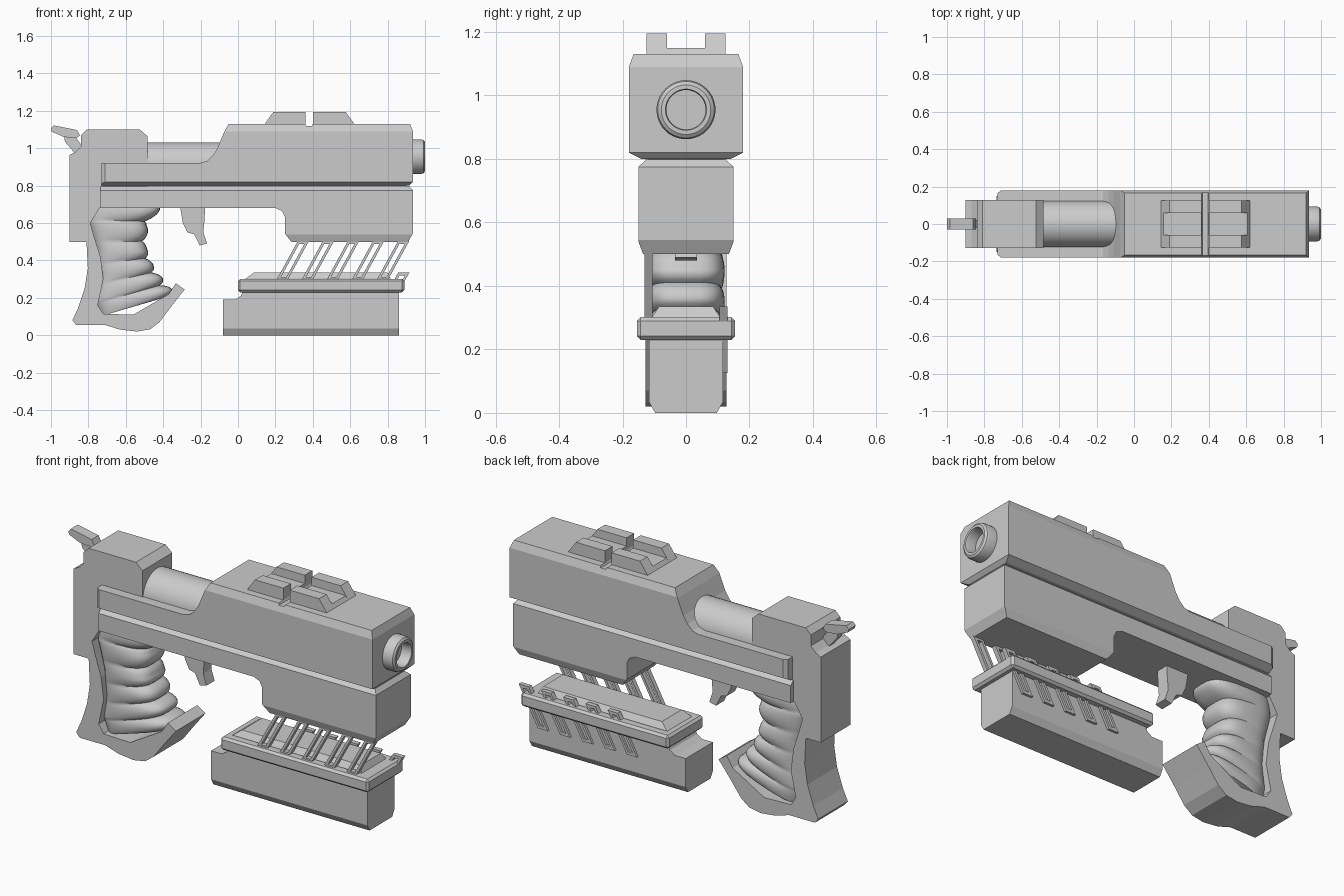
import bpy, bmesh, math
from mathutils import Vector

cube = bpy.data.objects.get("Cube")
if cube:
    bpy.data.objects.remove(cube, do_unlink=True)

grey = bpy.data.materials.new("plain grey")
grey.use_nodes = True
grey.diffuse_color = (0.6, 0.6, 0.6, 1)
grey.node_tree.nodes["Principled BSDF"].inputs["Base Color"].default_value = (0.6, 0.6, 0.6, 1)


def finish(bm, name, smooth=None):
    bmesh.ops.recalc_face_normals(bm, faces=bm.faces)
    mesh = bpy.data.meshes.new(name)
    bm.to_mesh(mesh)
    bm.free()
    mesh.materials.append(grey)
    obj = bpy.data.objects.new(name, mesh)
    bpy.context.collection.objects.link(obj)
    if smooth:
        bpy.ops.object.select_all(action='DESELECT')
        obj.select_set(True)
        bpy.context.view_layer.objects.active = obj
        bpy.ops.object.shade_smooth_by_angle(angle=math.radians(smooth))
    return obj


def extrude_y(bm, faces, depth):
    geom = bmesh.ops.extrude_face_region(bm, geom=faces)["geom"]
    moved = [g for g in geom if isinstance(g, bmesh.types.BMVert)]
    bmesh.ops.translate(bm, verts=moved, vec=(0, depth, 0))


def prism(profile, y0, y1):
    """Side profile (x, z) extruded across y."""
    bm = bmesh.new()
    face = bm.faces.new([bm.verts.new((x, y0, z)) for x, z in profile])
    extrude_y(bm, [face], y1 - y0)
    return bm


def box_profile(x0, x1, z0, z1):
    return [(x0, z0), (x1, z0), (x1, z1), (x0, z1)]


def chamfer(bm, point, normal):
    """Cut away the outside of a plane, on both the +y and -y sides."""
    for s in (1, -1):
        co = Vector((point[0], point[1] * s, point[2]))
        no = Vector((normal[0], normal[1] * s, normal[2])).normalized()
        geom = bm.verts[:] + bm.edges[:] + bm.faces[:]
        bmesh.ops.bisect_plane(bm, geom=geom, dist=1e-5, plane_co=co,
                               plane_no=no, clear_outer=True)
        rim = [e for e in bm.edges if e.is_boundary]
        if rim:
            bmesh.ops.holes_fill(bm, edges=rim, sides=0)


def lathe(name, path, z):
    """Path (x, radius) turned around a lengthwise axis."""
    bm = bmesh.new()
    verts = [bm.verts.new((x, 0, z + r)) for x, r in path]
    edges = [bm.edges.new(pair) for pair in zip(verts, verts[1:])]
    bmesh.ops.spin(bm, geom=verts + edges, cent=(0, 0, z), axis=(1, 0, 0),
                   angle=math.tau, steps=40)
    bmesh.ops.remove_doubles(bm, verts=bm.verts, dist=1e-4)
    finish(bm, name, 35)


# Slide, with a swept step down to the rear rails
slide = prism([(-0.73, 0.8), (0.915, 0.8), (0.935, 0.82), (0.935, 1.09), (0.92, 1.13),
               (0.4, 1.13), (0.395, 1.12), (0.365, 1.12), (0.36, 1.13), (-0.05, 1.13),
               (-0.075, 1.085), (-0.11, 1.0), (-0.135, 0.96), (-0.165, 0.932),
               (-0.2, 0.922), (-0.73, 0.922)], -0.18, 0.18)
chamfer(slide, (0, 0.18, 1.09), (0, 0.04, 0.015))
chamfer(slide, (0, 0.18, 0.82), (0, 0.02, -0.04))
chamfer(slide, (-0.71, 0.18, 0), (-0.015, 0.02, 0))
finish(slide, "slide")

# Lower frame with deep front housing
frame = prism([(-0.735, 0.68), (0.2, 0.68), (0.235, 0.665), (0.25, 0.635), (0.25, 0.545),
               (0.285, 0.5), (0.91, 0.5), (0.935, 0.545), (0.935, 0.775), (0.915, 0.798),
               (-0.735, 0.798)], -0.15, 0.15)
chamfer(frame, (0, 0.15, 0.775), (0, 0.023, 0.025))
chamfer(frame, (0, 0.15, 0.54), (0, 0.04, -0.015))
finish(frame, "lower_frame")
finish(prism(box_profile(-0.7, 0.9, 0.79, 0.81), -0.12, 0.12), "slide_seam")

# Rear block, back strap and flared foot in one profile
finish(prism([(-0.9, 0.5), (-0.81, 0.5), (-0.803, 0.36), (-0.82, 0.25), (-0.855, 0.145),
              (-0.885, 0.08), (-0.865, 0.055), (-0.71, 0.055), (-0.63, 0.03), (-0.54, 0.02),
              (-0.47, 0.032), (-0.42, 0.07), (-0.36, 0.15), (-0.285, 0.245), (-0.333, 0.278),
              (-0.37, 0.22), (-0.44, 0.18), (-0.56, 0.11), (-0.72, 0.115), (-0.75, 0.16),
              (-0.72, 0.3), (-0.735, 0.42), (-0.77, 0.53), (-0.79, 0.6), (-0.74, 0.68),
              (-0.485, 0.68), (-0.485, 1.065), (-0.525, 1.1), (-0.81, 1.1), (-0.84, 1.07),
              (-0.84, 1.01), (-0.87, 0.98), (-0.9, 0.965)], -0.127, 0.127),
       "rear_block_and_grip_shell")


# Soft ribbed grip, lofted between a back line and a front line
def along(points, t):
    k = min(int(t * (len(points) - 1)), len(points) - 2)
    return Vector(points[k]).lerp(Vector(points[k + 1]), t * (len(points) - 1) - k)


back = [(-0.8, 0.7), (-0.8, 0.6), (-0.76, 0.45), (-0.75, 0.31), (-0.77, 0.18), (-0.74, 0.1)]
front = [(-0.39, 0.7), (-0.48, 0.59), (-0.485, 0.46), (-0.45, 0.37), (-0.39, 0.29), (-0.33, 0.22)]
grip = bmesh.new()
rings, sides, ribs = 60, 32, 6
previous = None
for i in range(rings + 1):
    t = i / rings
    b, f = along(back, t), along(front, t)
    rib = abs(math.sin(math.pi * ribs * t)) ** 0.7 - 1
    ring = []
    for j in range(sides):
        a = math.tau * j / sides
        c, s = math.cos(a), math.sin(a)
        u = 0.5 + 0.5 * math.copysign(abs(c) ** 0.7, c)
        p = b.lerp(f, u * (1 + 0.1 * rib * u))
        y = math.copysign(abs(s) ** 0.6, s) * (0.122 + 0.022 * rib * u)
        ring.append(grip.verts.new((p.x, y, p.y)))
    if previous:
        for j in range(sides):
            k = (j + 1) % sides
            grip.faces.new((previous[j], previous[k], ring[k], ring[j]))
    else:
        grip.faces.new(ring)
    previous = ring
grip.faces.new(previous)
finish(grip, "ribbed_grip", 50)

# Trigger
finish(prism([(-0.31, 0.69), (-0.175, 0.69), (-0.18, 0.605), (-0.185, 0.55), (-0.165, 0.49),
              (-0.205, 0.48), (-0.235, 0.54), (-0.27, 0.55), (-0.295, 0.6)], -0.035, 0.035),
       "trigger")

# Hammer: wide spur on a narrow stem
finish(prism([(-1.0, 1.105), (-0.985, 1.122), (-0.86, 1.097), (-0.845, 1.068),
              (-0.865, 1.055), (-0.93, 1.06), (-0.995, 1.088)], -0.03, 0.03), "hammer_spur")
finish(prism([(-0.93, 1.065), (-0.925, 1.035), (-0.87, 0.97), (-0.82, 0.97), (-0.835, 1.015),
              (-0.862, 1.05), (-0.865, 1.07)], -0.02, 0.02), "hammer_stem")

# Barrel and hollow muzzle
lathe("barrel", [(-0.5, 0), (-0.5, 0.125), (0.0, 0.125), (0.0, 0)], 0.907)
lathe("muzzle", [(0.92, 0.093), (0.98, 0.093), (0.992, 0.089), (1.0, 0.078), (1.0, 0.065),
                 (0.99, 0.062), (0.94, 0.062), (0.94, 0)], 0.955)

# Sight rails: four blocks on two low plates, sloped at the outer ends
for label, outer, inner in (("rear", 0.14, 0.36), ("front", 0.625, 0.4)):
    d = math.copysign(1, inner - outer)
    finish(prism([(outer, 1.125), (inner, 1.125), (inner, 1.15), (outer + d * 0.018, 1.15)],
                 -0.125, 0.125), label + "_sight_plate")
    for side, s in (("left", 1), ("right", -1)):
        finish(prism([(outer + d * 0.01, 1.14), (inner, 1.14), (inner, 1.195),
                      (outer + d * 0.05, 1.195)], s * 0.06, s * 0.125),
               label + "_sight_block_" + side)

# Lower weight: body, shelf and raised plate
body = prism([(-0.08, 0), (0.86, 0), (0.86, 0.24), (0.03, 0.24), (0.015, 0.21),
              (-0.015, 0.19), (-0.08, 0.19)], -0.117, 0.117)
chamfer(body, (0, 0.117, 0.035), (0, 0.035, -0.02))
finish(body, "lower_weight")

shelf = finish(prism(box_profile(0.0, 0.89, 0.23, 0.302), -0.155, 0.155), "weight_shelf")
bevel = shelf.modifiers.new("edge", 'BEVEL')
bevel.width = 0.012
bevel.segments = 1

plate = prism([(0.03, 0.295), (0.82, 0.295), (0.8, 0.335), (0.085, 0.335)], -0.105, 0.105)
chamfer(plate, (0, 0.105, 0.305), (0, 0.03, 0.02))
finish(plate, "weight_top_plate")


# Slanted open links: raised on one side, sunk through the shelf on the other
def link(name, x, z, y0, y1):
    bm = bmesh.new()
    height, lean, bar = 0.21, 0.115, 0.016

    def corner(u, v):
        return bm.verts.new((x + u + lean * v / height, y0, z + v))

    w = 0.06
    outer = [corner(0, 0), corner(w, 0), corner(w, height), corner(0, height)]
    inner = [corner(bar, bar), corner(w - bar, bar),
             corner(w - bar, height - bar), corner(bar, height - bar)]
    faces = [bm.faces.new((outer[i], outer[(i + 1) % 4], inner[(i + 1) % 4], inner[i]))
             for i in range(4)]
    extrude_y(bm, faces, y1 - y0)
    finish(bm, name)


for n in range(5):
    x = 0.205 + 0.134 * n
    link(f"raised_link_{n + 1}", x, 0.295, -0.13, -0.105)
    link(f"sunk_link_{n + 1}", x, 0.125, 0.105, 0.13)
